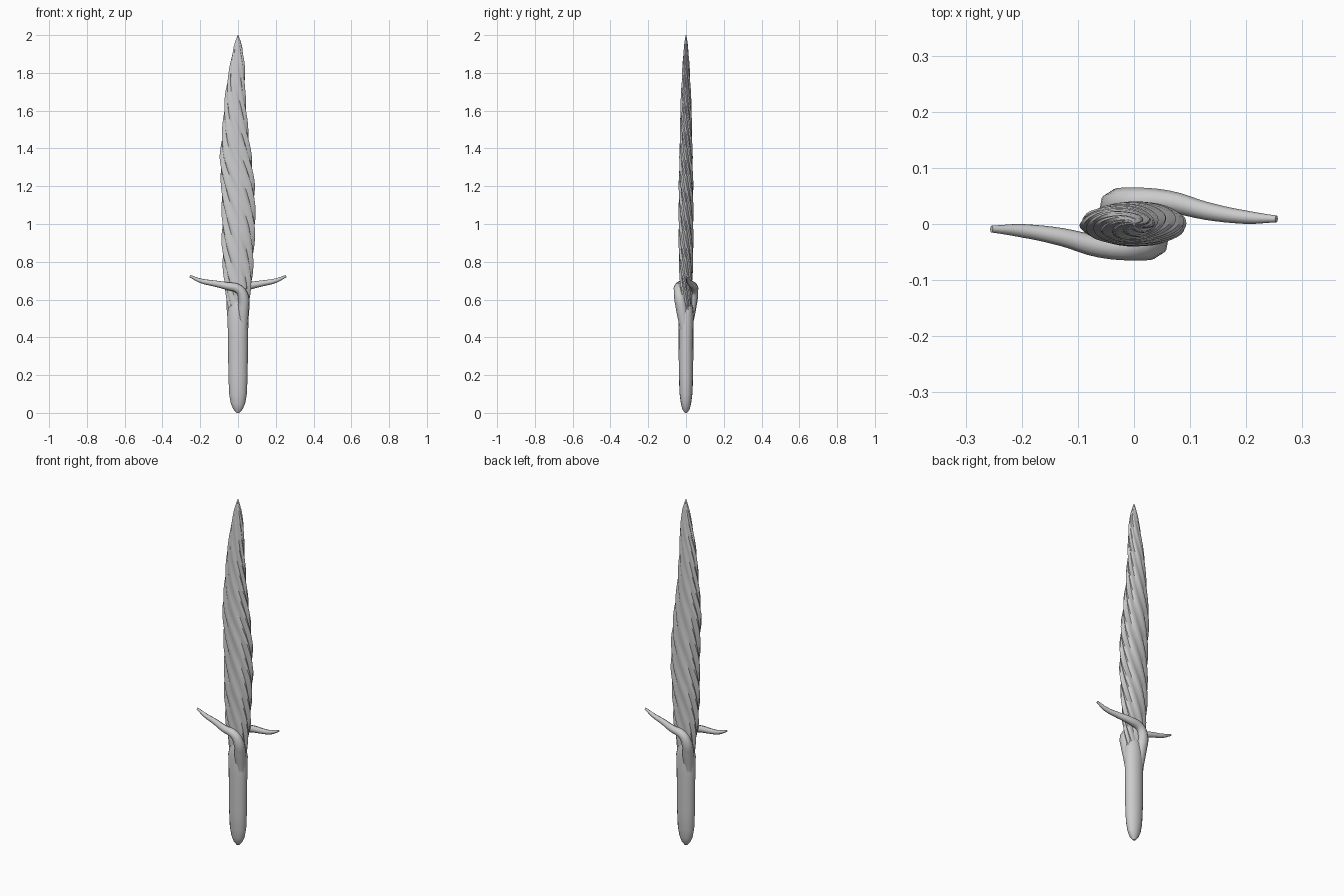
import bpy, bmesh, math
from math import sin, cos, pi

cube = bpy.data.objects.get("Cube")
if cube:
    bpy.data.objects.remove(cube)

grey = bpy.data.materials.new("warm grey")
grey.use_nodes = True
grey.diffuse_color = (0.6, 0.6, 0.6, 1)
grey.node_tree.nodes["Principled BSDF"].inputs["Base Color"].default_value = (0.6, 0.6, 0.6, 1)


def shade(obj, angle):
    bpy.ops.object.select_all(action='DESELECT')
    obj.select_set(True)
    bpy.context.view_layer.objects.active = obj
    bpy.ops.object.shade_smooth_by_angle(angle=math.radians(angle))


def loft(name, rings, angle):
    """Skin a closed stack of equal rings."""
    bm = bmesh.new()
    rows = [[bm.verts.new(p) for p in ring] for ring in rings]
    n = len(rows[0])
    for a, b in zip(rows, rows[1:]):
        for i in range(n):
            j = (i + 1) % n
            bm.faces.new((a[i], a[j], b[j], b[i]))
    bm.faces.new(rows[0][::-1])
    bm.faces.new(rows[-1])
    mesh = bpy.data.meshes.new(name)
    bm.to_mesh(mesh)
    bm.free()
    obj = bpy.data.objects.new(name, mesh)
    bpy.context.collection.objects.link(obj)
    mesh.materials.append(grey)
    shade(obj, angle)
    return obj


def sample(table, z):
    """Interpolate a row of values by height."""
    for lo, hi in zip(table, table[1:]):
        if z <= hi[0]:
            t = (z - lo[0]) / (hi[0] - lo[0])
            return [a + (b - a) * t for a, b in zip(lo[1:], hi[1:])]
    return table[-1][1:]


# Handle: rounded oval grip that closes around the blade root
grip = [(0, .008, .006), (.02, .025, .02), (.05, .038, .027), (.1, .047, .034),
        (.2, .051, .038), (.4, .053, .039), (.52, .056, .041), (.56, .048, .036), (.6, .03, .025)]
loft("handle", [[(w * cos(a), d * sin(a), z) for a in (2 * pi * i / 16 for i in range(16))]
                for z, w, d in grip], 50)

# Blade: flattened spindle with helical strands (height, centre, half width, half depth)
outline = [(.54, 0, .05, .03), (.7, 0, .075, .034), (.9, 0, .086, .039), (1.0, .004, .088, .039),
           (1.2, 0, .088, .038), (1.35, -.012, .084, .035), (1.5, -.015, .068, .032),
           (1.7, -.014, .052, .026), (1.85, -.003, .038, .018), (1.95, 0, .02, .01), (2.0, 0, .002, .002)]
STRANDS, PER, STEPS = 8, 4, 50
rings = []
for k in range(STEPS + 1):
    z = .54 + 1.46 * k / STEPS
    centre, w, d = sample(outline, z)
    ring = []
    for i in range(STRANDS * PER):
        bulge = abs(sin(pi * i / PER))
        r = .85 + .18 * bulge
        a = 2 * pi * i / (STRANDS * PER) - 5.2 * (z - .54)
        ring.append((centre + w * r * cos(a), d * r * sin(a), z))
    rings.append(ring)
loft("twisted_blade", rings, 38)

# Guard: two tapering branches growing from the handle, half a turn apart
path = [(.025, -.006, .44, .026), (.028, -.02, .54, .032), (.03, -.033, .605, .03),
        (.008, -.04, .652, .025), (-.06, -.04, .672, .02), (-.13, -.023, .686, .016),
        (-.2, -.012, .7, .012), (-.254, -.009, .724, .006)]
for name, turn in (("guard_branch_front", 1), ("guard_branch_back", -1)):
    curve = bpy.data.curves.new(name, 'CURVE')
    curve.dimensions = '3D'
    curve.bevel_depth = 1
    curve.bevel_resolution = 2
    curve.resolution_u = 4
    curve.use_fill_caps = True
    spline = curve.splines.new('BEZIER')
    spline.bezier_points.add(len(path) - 1)
    for point, (x, y, z, r) in zip(spline.bezier_points, path):
        point.co = (x * turn, y * turn, z)
        point.radius = r
        point.handle_left_type = point.handle_right_type = 'AUTO'
    curve.materials.append(grey)
    branch = bpy.data.objects.new(name, curve)
    bpy.context.collection.objects.link(branch)
    bpy.ops.object.select_all(action='DESELECT')
    branch.select_set(True)
    bpy.context.view_layer.objects.active = branch
    bpy.ops.object.convert(target='MESH')
    shade(bpy.context.view_layer.objects.active, 50)
